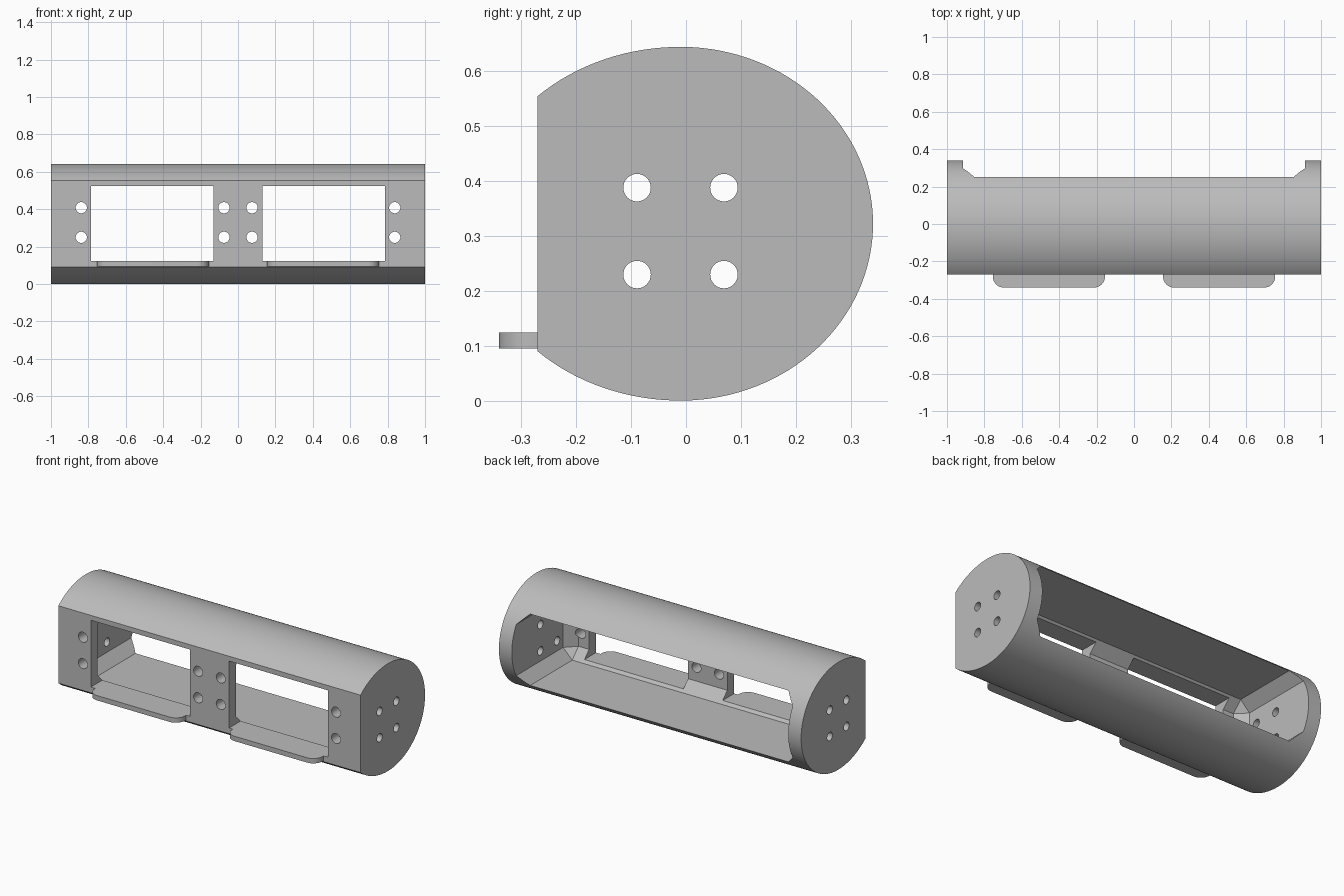
import bpy
import bmesh
import math
from mathutils import Matrix, Vector

cube = bpy.data.objects.get("Cube")
if cube:
    bpy.data.objects.remove(cube, do_unlink=True)

grey = bpy.data.materials.new("light_grey")
grey.use_nodes = True
grey.diffuse_color = (0.5, 0.5, 0.5, 1)
grey.node_tree.nodes["Principled BSDF"].inputs["Base Color"].default_value = (0.5, 0.5, 0.5, 1)

FRONT = -0.27
MID_Z = 0.3215


def make_object(name, bm):
    bmesh.ops.recalc_face_normals(bm, faces=bm.faces)
    mesh = bpy.data.meshes.new(name)
    bm.to_mesh(mesh)
    bm.free()
    mesh.materials.append(grey)
    obj = bpy.data.objects.new(name, mesh)
    bpy.context.collection.objects.link(obj)
    return obj


def prism(name, points, offset):
    """Extrude a flat outline along an offset."""
    bm = bmesh.new()
    face = bm.faces.new([bm.verts.new(p) for p in points])
    new = bmesh.ops.extrude_face_region(bm, geom=[face])["geom"]
    bmesh.ops.translate(bm, vec=offset, verts=[v for v in new if isinstance(v, bmesh.types.BMVert)])
    return make_object(name, bm)


def box(name, low, high, chamfer=0):
    low, high = Vector(low), Vector(high)
    bm = bmesh.new()
    bmesh.ops.create_cube(bm, size=1)
    for v in bm.verts:
        v.co = (low + high) / 2 + v.co * (high - low)
    if chamfer:
        bmesh.ops.bevel(bm, geom=bm.edges[:], offset=chamfer, segments=1,
                        profile=0.5, affect='EDGES')
    return make_object(name, bm)


def rod(name, centre, radius, length, axis):
    bm = bmesh.new()
    turn = Matrix.Rotation(math.pi / 2, 4, axis)
    bmesh.ops.create_cone(bm, cap_ends=True, segments=32, radius1=radius, radius2=radius,
                          depth=length, matrix=Matrix.Translation(centre) @ turn)
    return make_object(name, bm)


def activate(obj):
    bpy.ops.object.select_all(action='DESELECT')
    obj.select_set(True)
    bpy.context.view_layer.objects.active = obj


def cut(obj, cutter):
    cutter.hide_render = True
    activate(obj)
    mod = obj.modifiers.new("cut", 'BOOLEAN')
    mod.operation = 'DIFFERENCE'
    mod.solver = 'EXACT'
    mod.object = cutter
    bpy.ops.object.modifier_apply(modifier=mod.name)
    bpy.data.objects.remove(cutter, do_unlink=True)


def smooth(obj):
    activate(obj)
    bpy.ops.object.shade_smooth_by_angle(angle=math.radians(25))


# Body: rounded section with a flat front
STEPS = 96
limit = math.acos(-0.26 / 0.375)
outline = []
for i in range(STEPS + 1):
    t = -limit + 2 * limit * i / STEPS
    reach = 0.35 if math.cos(t) > 0 else 0.375
    outline.append((-1, -0.01 + reach * math.cos(t), MID_Z + MID_Z * math.sin(t)))
body = prism("housing", outline, (2, 0, 0))

# Chamfered cavity, open at the back
cut(body, box("cavity", (-0.915, -0.205, 0.108), (0.915, 0.6, 0.535), 0.06))

for side in (-1, 1):
    # Front windows
    xs = sorted((side * 0.13, side * 0.785))
    cut(body, box("window_cutter", (xs[0], -0.4, 0.124), (xs[1], -0.08, 0.524)))
    # Screw holes in the front plate
    for x in (0.075, 0.838):
        for z in (0.25, 0.408):
            cut(body, rod("front_hole", (side * x, -0.24, z), 0.03, 0.2, 'X'))
    # Screw holes in the end caps
    for y in (-0.089, 0.069):
        for z in (0.229, 0.387):
            cut(body, rod("end_hole", (side * 0.96, y, z), 0.025, 0.2, 'Y'))
smooth(body)

# Rounded tabs below the windows
R = 0.06
for side, name in ((1, "left_tab"), (-1, "right_tab")):
    centre = side * 0.455
    points = [(centre + 0.3, FRONT, 0.095)]
    for corner, start in ((1, 0), (-1, 90)):
        for i in range(13):
            a = math.radians(start + 90 * i / 12)
            points.append((centre + corner * (0.3 - R) + R * math.cos(a),
                           -0.34 + R - R * math.sin(a), 0.095))
    points.append((centre - 0.3, FRONT, 0.095))
    smooth(prism(name, points, (0, 0, 0.029)))
